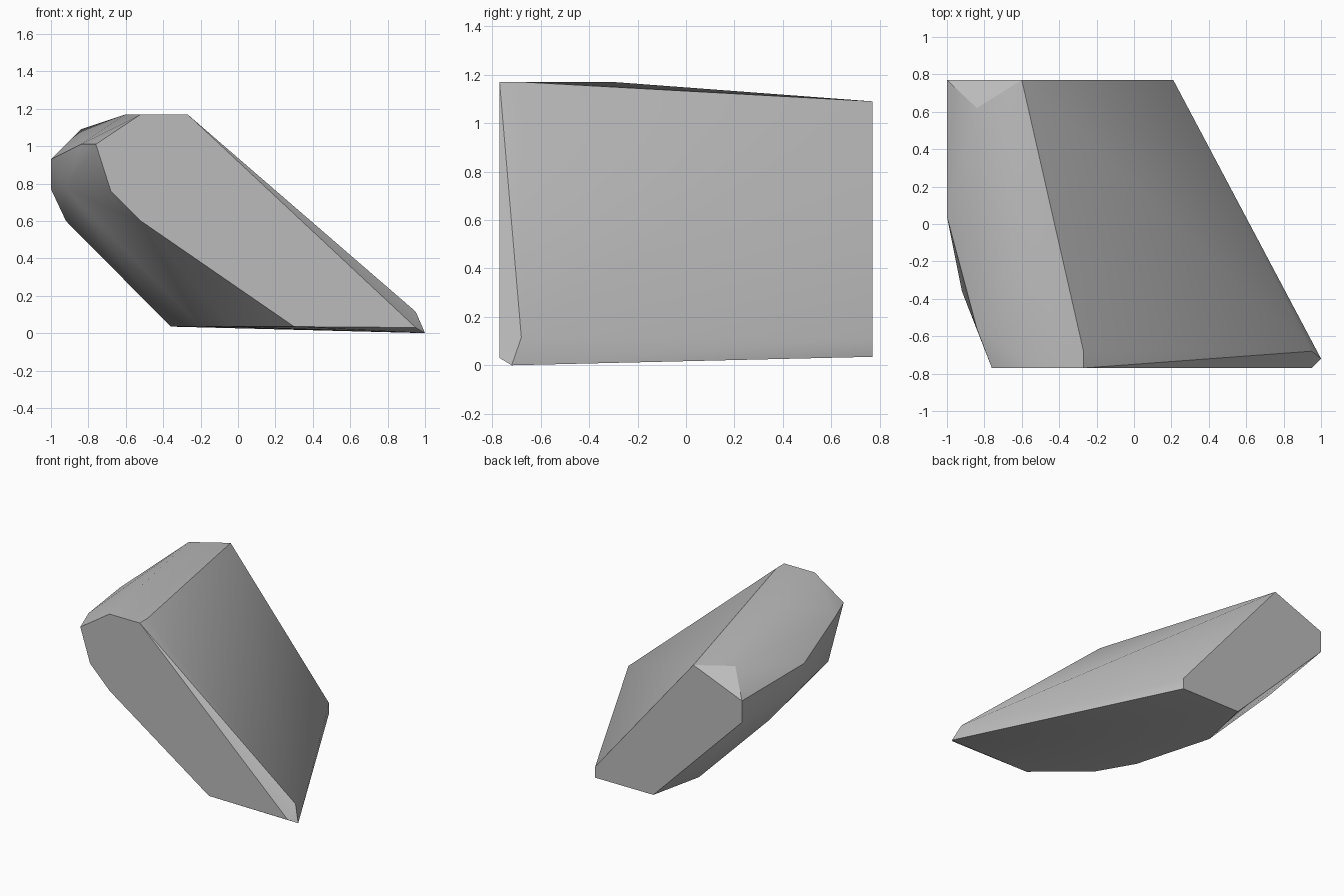
import bpy
import bmesh
import math

default_cube = bpy.data.objects.get("Cube")
if default_cube:
    bpy.data.objects.remove(default_cube, do_unlink=True)


def make_material(name, colour):
    material = bpy.data.materials.new(name)
    material.diffuse_color = colour
    material.use_nodes = True
    shader = material.node_tree.nodes["Principled BSDF"]
    shader.inputs["Base Color"].default_value = colour
    return material


def at_depth(y, outline):
    """Place an (x, z) outline on a plane facing front or back."""
    return [(x, y, z) for x, z in outline]


def at_height(z, outline):
    """Place an (x, y) outline on a level plane."""
    return [(x, y, z) for x, y in outline]


def make_chiselled_solid(name, points, material):
    """Wrap the corner points in a convex skin and merge its flat faces."""
    mesh = bpy.data.meshes.new(name)
    bm = bmesh.new()
    corners = [bm.verts.new(point) for point in points]
    bmesh.ops.convex_hull(bm, input=corners)
    loose = [vert for vert in bm.verts if not vert.link_faces]
    bmesh.ops.delete(bm, geom=loose, context="VERTS")
    bmesh.ops.dissolve_limit(bm, angle_limit=math.radians(1),
                             verts=bm.verts, edges=bm.edges)
    bmesh.ops.recalc_face_normals(bm, faces=bm.faces)
    bm.to_mesh(mesh)
    bm.free()
    mesh.materials.append(material)
    solid = bpy.data.objects.new(name, mesh)
    bpy.context.collection.objects.link(solid)
    return solid


# Flat front and back ends
front_end = at_depth(-.77, [(-.76, 1.01), (-.52, 1.17), (-.27, 1.17), (.95, .03),
                            (.3, .035), (-.52, .6), (-.68, .76)])
back_end = at_depth(.77, [(-.6, 1.09), (-1, .93), (-1, .77), (-.27, .035),
                          (.21, .035), (.21, .115)])

# Bulging left side, from the base up to the crest
base = at_height(.035, [(-.36, .36), (-.2, -.21), (-.05, -.47)])
belly = at_height(.6, [(-.92, .33), (-.77, -.25)])
shoulder = at_height(.77, [(-1, .04), (-.92, -.36)])
upper_side = [(-1, .04, .93), (-.84, -.56, 1.01), (-.84, .62, 1.09)]
crest = at_height(1.17, [(-.6, -.3), (-.27, -.68)])

# Pointed toe on the right
toe = [(1, -.72, 0), (.95, -.68, .115)]

stone_grey = make_material("stone grey", (.5, .5, .5, 1))
rock = make_chiselled_solid(
    "rock",
    front_end + back_end + base + belly + shoulder + upper_side + crest + toe,
    stone_grey)

# Soft shading over the shallow facets, sharp main edges
bpy.ops.object.select_all(action="DESELECT")
rock.select_set(True)
bpy.context.view_layer.objects.active = rock
bpy.ops.object.shade_smooth_by_angle(angle=math.radians(30))
